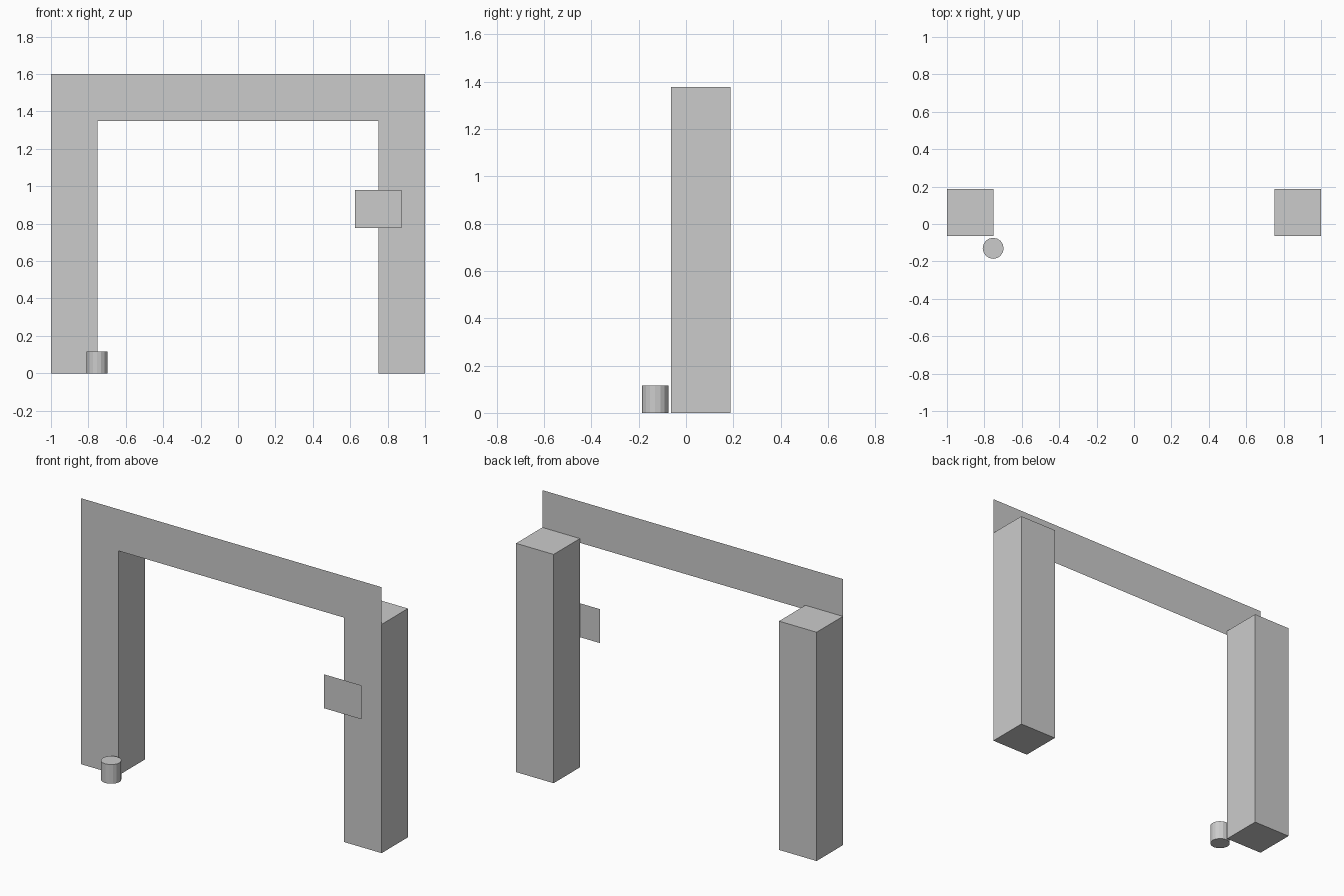
import bpy

if "Cube" in bpy.data.objects:
    bpy.data.objects.remove(bpy.data.objects["Cube"])

grey = bpy.data.materials.new("plain_grey")
grey.diffuse_color = (0.6, 0.6, 0.6, 1)
grey.use_nodes = True
grey.node_tree.nodes["Principled BSDF"].inputs["Base Color"].default_value = grey.diffuse_color

FRONT = -0.063   # front plane of the posts
SIDE = 0.25      # post width and depth


def finish(name):
    obj = bpy.context.object
    obj.name = name
    obj.data.materials.append(grey)
    return obj


def box(name, x0, x1, y0, y1, z0, z1):
    bpy.ops.mesh.primitive_cube_add(size=1)
    obj = finish(name)
    for v in obj.data.vertices:
        v.co = (x1 if v.co.x > 0 else x0,
                y1 if v.co.y > 0 else y0,
                z1 if v.co.z > 0 else z0)
    return obj


def upright_panel(name, x0, x1, y, z0, z1):
    # single sheet facing the front
    bpy.ops.mesh.primitive_plane_add(size=1)
    obj = finish(name)
    for v in obj.data.vertices:
        v.co = (x1 if v.co.x > 0 else x0, y, z1 if v.co.y > 0 else z0)
    return obj


# pair of square posts
for label, x in (("left_post", -1.0), ("right_post", 1.0 - SIDE)):
    box(label, x, x + SIDE, FRONT, FRONT + SIDE, 0, 1.376)

# banner sheet across the front of the posts
upright_panel("top_banner", -1, 1, FRONT - 0.0005, 1.35, 1.6)

# small plate on the right post
upright_panel("small_sign", 0.625, 0.875, FRONT - 0.012, 0.776, 0.98)

# short round can by the left post
bpy.ops.mesh.primitive_cylinder_add(vertices=16, radius=0.056, depth=0.115,
                                    location=(-0.753, -0.13, 0.0575))
finish("round_can")
